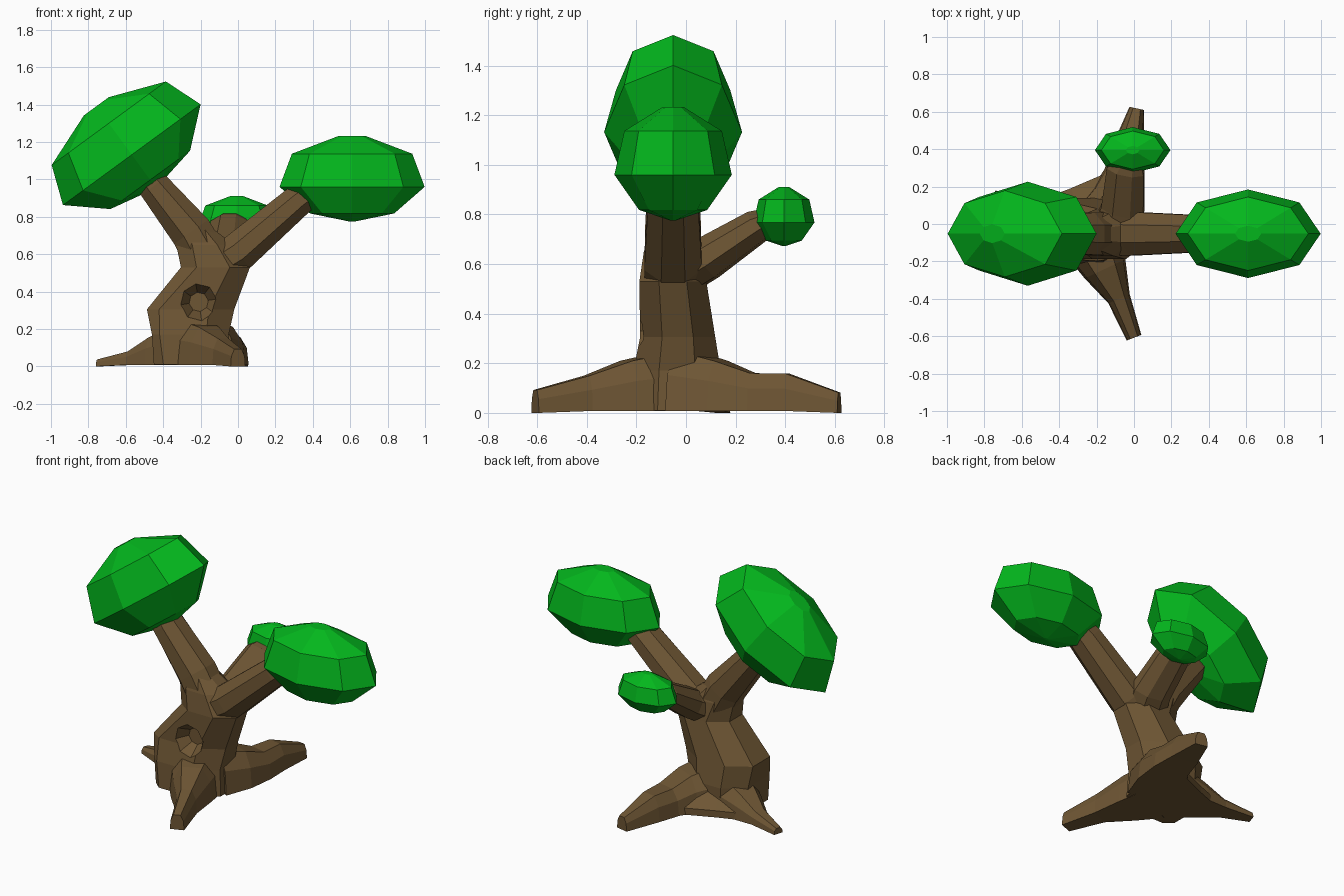
import bpy, bmesh, math
from mathutils import Vector, Matrix

if "Cube" in bpy.data.objects:
    bpy.data.objects.remove(bpy.data.objects["Cube"])


def material(name, rgb):
    m = bpy.data.materials.new(name)
    m.diffuse_color = (*rgb, 1)
    m.use_nodes = True
    m.node_tree.nodes["Principled BSDF"].inputs["Base Color"].default_value = m.diffuse_color
    return m


BARK = material("bark brown", (0.155, 0.092, 0.034))
LEAF = material("leaf green", (0.001, 0.47, 0.012))


def loft(name, rings, mat):
    """Skin a closed, flat-shaded solid over rings of equal point count."""
    bm = bmesh.new()
    loops = [[bm.verts.new(p) for p in ring] for ring in rings]
    n = len(loops[0])
    for a, b in zip(loops, loops[1:]):
        for i in range(n):
            j = (i + 1) % n
            bm.faces.new((a[i], a[j], b[j], b[i]))
    bm.faces.new(loops[0][::-1])
    bm.faces.new(loops[-1])
    bmesh.ops.recalc_face_normals(bm, faces=bm.faces)
    me = bpy.data.meshes.new(name)
    bm.to_mesh(me)
    bm.free()
    ob = bpy.data.objects.new(name, me)
    bpy.context.collection.objects.link(ob)
    me.materials.append(mat)
    return ob


def circle(n, phase=0.0):
    return [(math.cos(2 * math.pi * (i + phase) / n),
             math.sin(2 * math.pi * (i + phase) / n)) for i in range(n)]


# Leaf clumps: one squashed eight-sided profile, scaled and tilted
def canopy(name, centre, scale, tilt=0.0):
    profile = [(0.015, -0.185), (0.225, -0.142), (0.388, 0.0),
               (0.322, 0.177), (0.07, 0.273)]
    rot = Matrix.Rotation(math.radians(tilt), 3, 'Y')
    rings = [[Vector(centre) + rot @ (scale * Vector((r * c, 0.61 * r * s, z)))
              for c, s in circle(8)] for r, z in profile]
    return loft(name, rings, LEAF)


canopy("right_canopy", (0.61, -0.052, 0.96), 1.0)
canopy("left_canopy", (-0.568, -0.052, 1.132), 1.175, -36.2)
canopy("back_canopy", (-0.007, 0.395, 0.768), 0.52)


# Trunk: octagonal sections given as z, x range, y range, front-left squareness
sections = [(0.01, -0.45, -0.04, -0.22, 0.14, 0.75),
            (0.17, -0.46, -0.05, -0.212, 0.14, 0.8),
            (0.305, -0.487, -0.02, -0.185, 0.118, 0.72),
            (0.53, -0.305, 0.064, -0.188, 0.082, 0.55),
            (0.65, -0.33, -0.02, -0.17, 0.065, 0.45),
            (0.74, -0.29, -0.14, -0.14, 0.03, 0.414)]
k = 1 / math.cos(math.pi / 8)


def trunk_ring(z, x0, x1, y0, y1, q):
    ring = []
    for c, s in circle(8, 0.5):
        u, v = c * k, s * k
        if u < 0 and v < 0:
            u, v = (-1, -q) if u < v else (-q, -1)
        ring.append(((x0 + x1) / 2 + (x1 - x0) / 2 * u,
                     (y0 + y1) / 2 + (y1 - y0) / 2 * v, z))
    return ring


trunk = loft("trunk", [trunk_ring(*s) for s in sections], BARK)

# Knot hole: tapered octagonal recess in the front of the trunk
cutter = loft("knot_cutter", [[(-0.21 + r * c, y, 0.345 + r * s)
                               for c, s in circle(8, 0.2)]
                              for y, r in ((-0.25, 0.125), (-0.185, 0.097),
                                           (-0.115, 0.052))], BARK)
cutter.hide_render = True
cutter.hide_viewport = True
cut = trunk.modifiers.new("knot_hole", 'BOOLEAN')
cut.operation = 'DIFFERENCE'
cut.solver = 'EXACT'
cut.object = cutter


# Branches: tapered tubes along a path of (x, y, z, in-plane radius, side radius)
def branch(name, path):
    pts = [Vector(p[:3]) for p in path]
    side = (pts[-1] - pts[0]).cross(Vector((0, 0, 1))).normalized()
    rings = []
    for i, p in enumerate(path):
        d = (pts[min(i + 1, len(pts) - 1)] - pts[max(i - 1, 0)]).normalized()
        up = side.cross(d)
        rings.append([pts[i] + side * (p[4] * k * c) + up * (p[3] * k * s)
                      for c, s in circle(8, 0.5)])
    return loft(name, rings, BARK)


branch("left_branch", [(-0.15, -0.052, 0.54, 0.12, 0.115),
                       (-0.25, -0.052, 0.72, 0.112, 0.113),
                       (-0.45, -0.052, 0.965, 0.085, 0.10),
                       (-0.53, -0.052, 1.07, 0.07, 0.08)])
branch("right_branch", [(-0.13, -0.052, 0.53, 0.10, 0.115),
                        (0.0, -0.052, 0.61, 0.105, 0.116),
                        (0.32, -0.052, 0.885, 0.085, 0.10),
                        (0.45, -0.052, 0.98, 0.07, 0.08)])
branch("back_branch", [(-0.11, -0.05, 0.545, 0.09, 0.12),
                       (-0.06, 0.08, 0.62, 0.085, 0.115),
                       (-0.045, 0.29, 0.755, 0.065, 0.10),
                       (-0.03, 0.35, 0.785, 0.045, 0.07)])


# Roots: ridged sections along a ground path of (x, y, half width, height)
def root(name, path):
    shape = [(-1, 0), (1, 0), (0.9, 0.6), (0.5, 1), (-0.5, 1), (-0.9, 0.6)]
    pts = [Vector((p[0], p[1], 0)) for p in path]
    rings = []
    for i, (x, y, w, h) in enumerate(path):
        d = pts[min(i + 1, len(pts) - 1)] - pts[max(i - 1, 0)]
        s = Vector((d.y, -d.x, 0)).normalized()
        rings.append([pts[i] + s * (w * u) + Vector((0, 0, 0.008 + (h - 0.008) * v))
                      for u, v in shape])
    rings[-1] = [Vector((p.x, p.y, max(p.z - 0.008, 0))) for p in rings[-1]]
    return loft(name, rings, BARK)


root("front_root", [(-0.22, -0.10, 0.16, 0.24), (-0.155, -0.24, 0.12, 0.21),
                    (-0.08, -0.40, 0.062, 0.15), (0.0, -0.608, 0.042, 0.10)])
root("back_root", [(-0.17, 0.0, 0.17, 0.25), (-0.09, 0.14, 0.14, 0.21),
                   (-0.05, 0.27, 0.11, 0.16), (-0.03, 0.41, 0.085, 0.158),
                   (0.015, 0.618, 0.04, 0.09)])
root("left_root", [(-0.32, 0.0, 0.16, 0.22), (-0.46, 0.05, 0.11, 0.155),
                   (-0.58, 0.095, 0.06, 0.08), (-0.75, 0.15, 0.03, 0.045)])

# Low webbing between the back and left roots
loft("root_base", [[(x, y, z) for x, y in
                    ((-0.22, -0.18), (-0.08, -0.16), (-0.05, 0.05), (0.03, 0.22),
                     (-0.13, 0.28), (-0.34, 0.19), (-0.50, 0.13), (-0.45, -0.04),
                     (-0.40, -0.14))] for z in (0.008, 0.05)]
     + [[(-0.25 + 0.12 * c, 0.05 * s, 0.2) for c, s in circle(9, -2.5)]], BARK)
